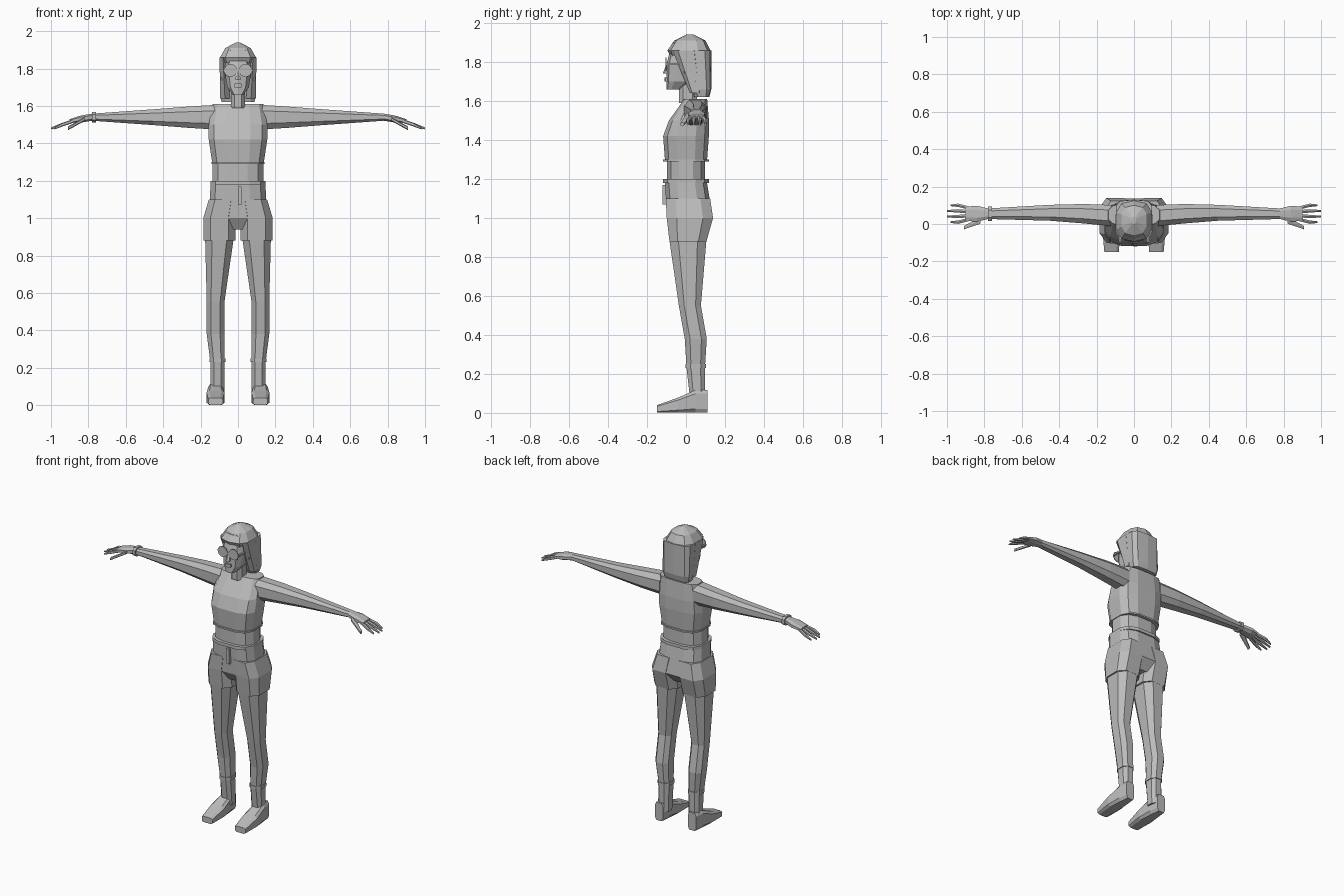
import bpy, bmesh, math
from mathutils import Vector

default_cube = bpy.data.objects.get("Cube")
if default_cube:
    bpy.data.objects.remove(default_cube, do_unlink=True)

grey = bpy.data.materials.new("plain grey")
grey.use_nodes = True
grey.diffuse_color = (.5, .5, .5, 1)
shader = grey.node_tree.nodes["Principled BSDF"]
shader.inputs["Base Color"].default_value = grey.diffuse_color


def finish(name, bm, mirror):
    """Turn a bmesh into a named, flat shaded object, mirrored if paired."""
    bmesh.ops.recalc_face_normals(bm, faces=bm.faces)
    mesh = bpy.data.meshes.new(name)
    bm.to_mesh(mesh)
    bm.free()
    mesh.materials.append(grey)
    obj = bpy.data.objects.new(name, mesh)
    bpy.context.collection.objects.link(obj)
    if mirror:
        modifier = obj.modifiers.new("Mirror", "MIRROR")
        modifier.use_mirror_merge = False


def place(axis, along, u, v):
    """Point at a distance along an axis, with u and v on the other two axes."""
    if axis == "x":
        return Vector((along, u, v))
    if axis == "y":
        return Vector((u, along, v))
    return Vector((u, v, along))


def squarish(value, power):
    return math.copysign(abs(value) ** power, value)


def loft(name, axis, sections, sides=8, power=.75, mirror=False):
    """Skin rounded sections: (along, centre u, centre v, radius u, radius v)."""
    bm = bmesh.new()
    rings = []
    for along, u, v, radius_u, radius_v in sections:
        ring = []
        for step in range(sides):
            angle = math.tau * (step + .5) / sides
            across = u + radius_u * squarish(math.cos(angle), power)
            upward = v + radius_v * squarish(math.sin(angle), power)
            ring.append(bm.verts.new(place(axis, along, across, upward)))
        rings.append(ring)
    for lower, upper in zip(rings, rings[1:]):
        for step in range(sides):
            bm.faces.new((lower[step - 1], lower[step], upper[step], upper[step - 1]))
    bm.faces.new(rings[0])
    bm.faces.new(rings[-1])
    finish(name, bm, mirror)


def tube(name, axis, start, length, section, **options):
    """Straight loft that keeps one section from start to end."""
    ends = [(start, *section), (start + length, *section)]
    loft(name, axis, ends, **options)


def trunk(name, sections):
    """Loft centred on x, given as (height, half width, front, back)."""
    rows = []
    for height, half, front, back in sections:
        rows.append((height, 0, (front + back) / 2, half, (back - front) / 2))
    loft(name, "z", rows, sides=12, power=.65)


def box(name, centre, size, mirror=False):
    bm = bmesh.new()
    bmesh.ops.create_cube(bm, size=1)
    bmesh.ops.scale(bm, vec=size, verts=bm.verts)
    bmesh.ops.translate(bm, vec=centre, verts=bm.verts)
    finish(name, bm, mirror)


# Heights of the main landmarks of the body
ankle, knee, hem, hip, waist, ribs = .23, .55, .88, 1, 1.18, 1.29
bust, shoulder, chin, eyes, brow = 1.42, 1.61, 1.66, 1.79, 1.86

# Torso: bare waist, sleeveless top and neck
tube("waist", "z", waist, ribs - waist, (0, 0, .14, .1), sides=12)
trunk("top", [(ribs, .14, -.11, .11), (bust, .16, -.12, .12),
              (1.5, .16, -.09, .12), (shoulder, .14, -.01, .11)])
tube("top_hem", "z", ribs, .01, (0, 0, .145, .12), sides=12, power=.65)
tube("neck", "z", shoulder - .02, .1, (0, .01, .04, .05))

# Shorts: seat, two short legs, waistband and fly
trunk("shorts_seat", [(hem + .06, .06, -.06, .09), (hip, .16, -.1, .14),
                      (waist, .15, -.11, .11)])
loft("shorts_leg", "z", [(hem, .1, .01, .09, .1), (hip, .1, .02, .09, .125),
                         (1.1, .08, .01, .08, .12)], power=.65, mirror=True)
tube("waistband", "z", waist, .02, (0, 0, .15, .12), sides=12, power=.65)
box("fly", (.01, -.11, 1.12), (.02, .02, .1))

# Legs with ankle cuffs and flat shoes
loft("leg", "z", [(.06, .11, .06, .04, .04), (ankle, .11, .05, .04, .05),
                  (.38, .12, .05, .05, .06), (knee, .12, .02, .05, .06),
                  (hem, .1, .01, .08, .1)], mirror=True)
tube("ankle_cuff", "z", ankle, .02, (.11, .05, .045, .055), mirror=True)
loft("foot", "y", [(.11, .12, .06, .03, .06), (.05, .12, .06, .04, .06),
                   (-.04, .12, .04, .05, .04), (-.15, .12, .02, .04, .02)],
     power=.45, mirror=True)

# Arms and palms, stretched straight out
arm_y, arm_z, wrist = .055, 1.54, .78
loft("arm", "x", [(.12, .045, arm_z, .06, .07), (.27, arm_y, arm_z, .055, .06),
                  (.45, .06, arm_z, .045, .045), (wrist, arm_y, arm_z, .03, .02),
                  (.84, arm_y, 1.53, .045, .02), (.9, arm_y, 1.52, .04, .01)], mirror=True)
tube("bracelet", "x", -wrist, .02, (arm_y, arm_z, .04, .03))

# Fingers fan out from the palm and droop at the tips
for order, label in enumerate(("index", "middle", "ring", "little")):
    spread = order - 1.5
    reach = 1 - .01 * (spread ** 2 - .25)
    loft(label + "_finger", "x", [(.88, arm_y + spread * .02, 1.52, .01, .01),
                                  (.94, arm_y + spread * .03, 1.5, .01, .01),
                                  (reach, arm_y + spread * .03, 1.48, .005, .005)],
         sides=6, mirror=True)
loft("thumb", "x", [(.82, .02, 1.53, .02, .01), (.91, -.02, 1.48, .01, .01)],
     sides=6, mirror=True)

# Head and face
loft("head", "z", [(chin, 0, -.06, .03, .04), (1.7, 0, -.03, .06, .07),
                   (eyes, 0, -.01, .075, .09), (1.9, 0, 0, .06, .07)], sides=10)
loft("nose", "z", [(1.74, 0, -.1, .015, .02), (eyes, 0, -.09, .01, .01)], sides=6)
tube("lips", "z", 1.7, .02, (0, -.1, .02, .01), sides=6)
box("ear", (.08, .01, 1.77), (.02, .04, .06), mirror=True)

# Round glasses
tube("lens", "y", -.1, -.005, (.04, eyes, .035, .035), sides=12, power=1, mirror=True)
box("glasses_bridge", (0, -.1, eyes), (.02, .01, .01))
box("glasses_arm", (.075, -.04, eyes), (.01, .12, .01), mirror=True)

# Hair: crown, long back and locks beside the face
loft("hair_crown", "z", [(brow - .03, 0, .02, .09, .1), (brow, 0, .015, .1, .11),
                         (1.91, 0, .02, .07, .08), (1.94, 0, .02, .01, .02)], sides=10)
loft("hair_back", "z", [(1.62, 0, .08, .09, .04), (chin, 0, .08, .1, .05),
                        (brow, 0, .06, .1, .07)], sides=10, power=.55)
loft("hair_lock", "z", [(1.64, .07, .05, .03, .03), (brow, .08, 0, .02, .07)],
     sides=6, mirror=True)
